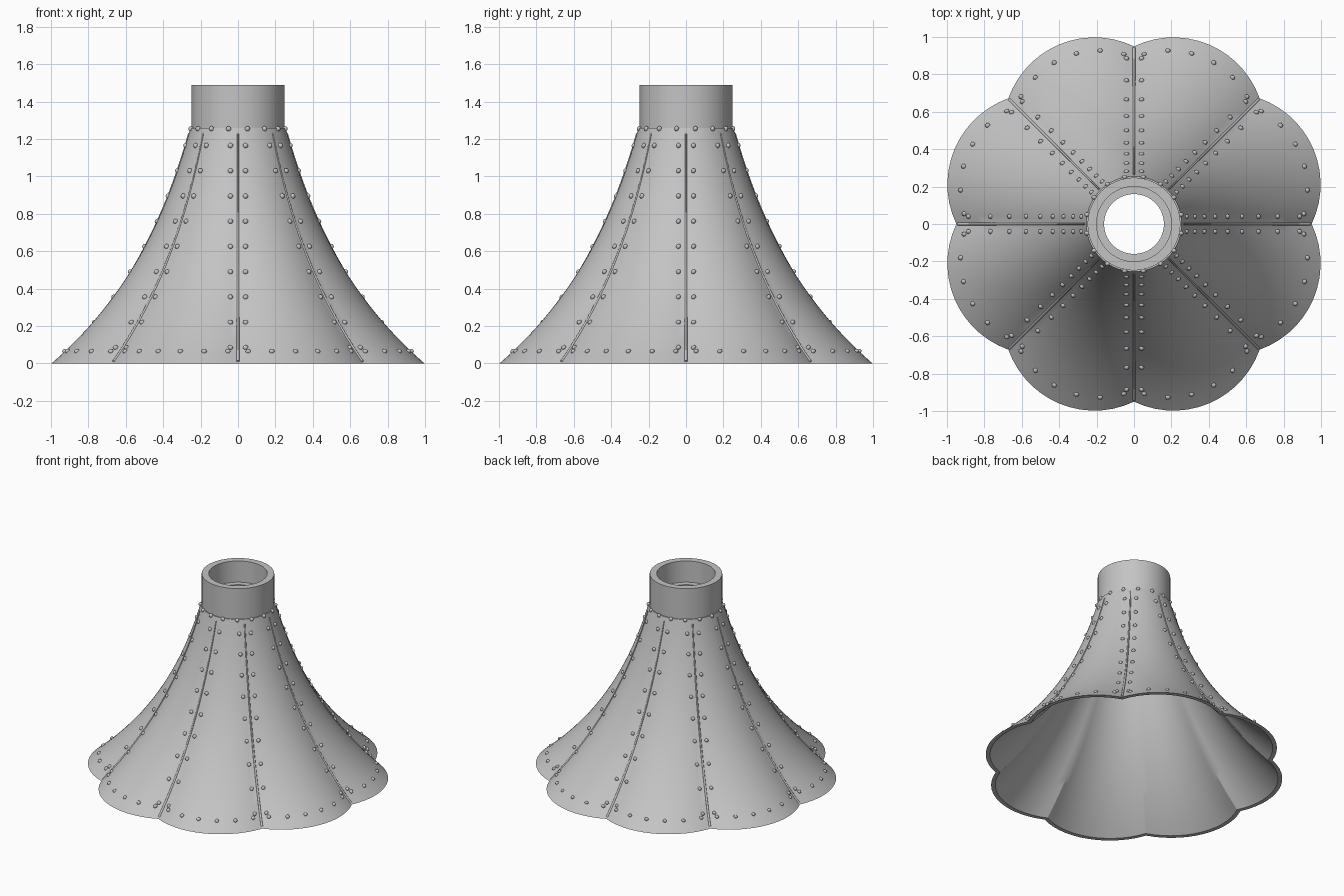
import bpy, bmesh, math
from mathutils import Vector, Matrix

old = bpy.data.objects.get("Cube")
if old:
    bpy.data.objects.remove(old, do_unlink=True)

LOBES = 8
STEP = 2 * math.pi / LOBES
HALF = STEP / 2
TOP = 1.26
WALL = 0.03

grey = bpy.data.materials.new("grey_metal")
grey.use_nodes = True
colour = (0.55, 0.55, 0.55, 1)
grey.diffuse_color = colour
grey.node_tree.nodes["Principled BSDF"].inputs["Base Color"].default_value = colour


def finish(name, bm, angle=25):
    bmesh.ops.recalc_face_normals(bm, faces=bm.faces)
    mesh = bpy.data.meshes.new(name)
    bm.to_mesh(mesh)
    bm.free()
    mesh.materials.append(grey)
    mesh.shade_smooth()
    mesh.set_sharp_from_angle(angle=math.radians(angle))
    obj = bpy.data.objects.new(name, mesh)
    bpy.context.collection.objects.link(obj)
    return obj


def seam_radius(z):
    return 0.95 * math.exp(-1.045 * z)


def surface(theta, z, inset=0.0):
    """Point on the flared skirt: circular lobes that flatten out upward."""
    phi = theta % STEP - HALF
    rc = seam_radius(z)
    d = 0.58 * rc * (1 - z / TOP)
    rho2 = (rc * math.cos(HALF) - d) ** 2 + (rc * math.sin(HALF)) ** 2
    r = d * math.cos(phi) + math.sqrt(rho2 - (d * math.sin(phi)) ** 2) - inset
    return Vector((r * math.cos(theta), r * math.sin(theta), z))


def bridge(bm, a, b):
    n = len(a)
    for i in range(n):
        j = (i + 1) % n
        bm.faces.new((a[i], a[j], b[j], b[i]))


# Lobed skirt: outer and inner shells joined at both rims
bm = bmesh.new()
count = LOBES * 14
levels = [TOP * i / 28 for i in range(29)]
path = [(z, 0.0) for z in levels] + [(z, WALL) for z in reversed(levels)]
rings = [[bm.verts.new(surface(2 * math.pi * i / count, z, inset))
          for i in range(count)] for z, inset in path]
for k, ring in enumerate(rings):
    bridge(bm, ring, rings[(k + 1) % len(rings)])
finish("skirt", bm)

# Collar with an inner ledge
bm = bmesh.new()
profile = [(0.16, 1.24), (0.248, 1.24), (0.248, 1.49),
           (0.2, 1.49), (0.2, 1.33), (0.16, 1.33)]
rings = [[bm.verts.new((r * math.cos(math.tau * i / 64), r * math.sin(math.tau * i / 64), z))
          for i in range(64)] for r, z in profile]
for k, ring in enumerate(rings):
    bridge(bm, ring, rings[(k + 1) % len(rings)])
finish("collar", bm)

# Thin beads lying in the valleys between panels
curve = bpy.data.curves.new("seam_beads", "CURVE")
curve.dimensions = "3D"
curve.bevel_depth = 0.008
curve.bevel_resolution = 2
curve.use_fill_caps = True
for n in range(LOBES):
    spline = curve.splines.new("POLY")
    spline.points.add(24)
    for i, p in enumerate(spline.points):
        z = 0.01 + 1.22 * i / 24
        p.co = (*surface(n * STEP, z), 1)
        p.radius = 1 - 0.5 * i / 24
curve.materials.append(grey)
beads = bpy.data.objects.new("seam_beads", curve)
bpy.context.collection.objects.link(beads)

# Domed rivets, turned to follow the surface
bm = bmesh.new()


def rivet(theta, z):
    e = 0.004
    p = surface(theta, z)
    across = surface(theta + e, z) - surface(theta - e, z)
    up = surface(theta, z + e) - surface(theta, z - e)
    turn = across.cross(up).to_track_quat("Z", "Y").to_matrix().to_4x4()
    matrix = Matrix.Translation(p) @ turn @ Matrix.Diagonal((1, 1, 0.85, 1))
    bmesh.ops.create_uvsphere(bm, u_segments=12, v_segments=8, radius=0.014, matrix=matrix)


for n in range(LOBES):
    seam = n * STEP
    # Pairs along each seam
    for i in range(9):
        z = 0.085 + 0.135 * i
        for side in (-1, 1):
            rivet(seam + side * 0.04 / seam_radius(z), z)
    # Row along the hem
    for i in range(6):
        rivet(seam + 0.06 + (STEP - 0.12) * i / 5, 0.065)
    # Ring under the collar
    for f in (0.25, 0.75):
        rivet(seam + f * STEP, 1.255)
finish("rivets", bm, 60)
